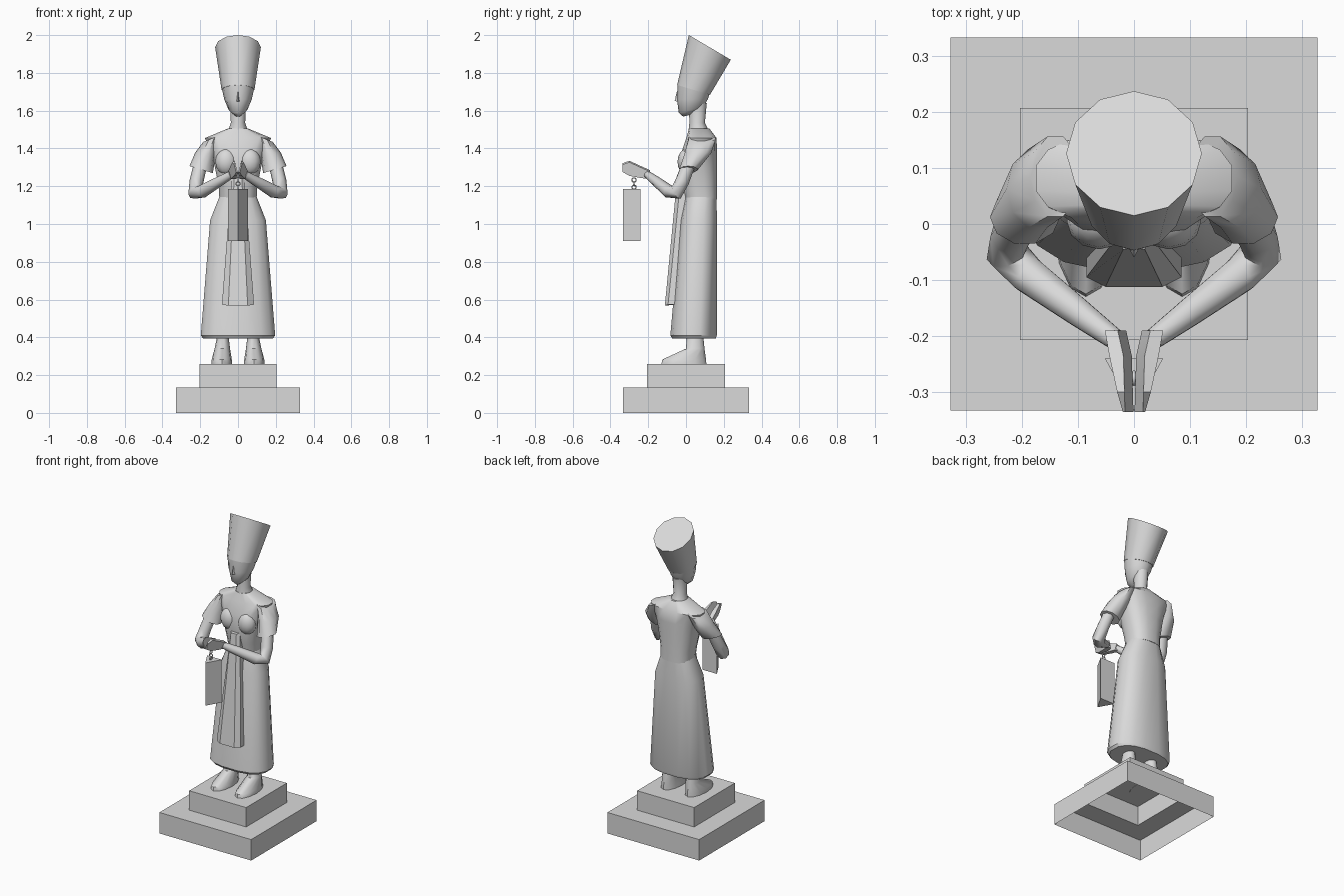
import bpy, bmesh, math
from mathutils import Vector

cube = bpy.data.objects.get("Cube")
if cube:
    bpy.data.objects.remove(cube, do_unlink=True)

stone = bpy.data.materials.new("grey_stone")
stone.use_nodes = True
stone.diffuse_color = (0.7, 0.7, 0.7, 1)
stone.node_tree.nodes["Principled BSDF"].inputs["Base Color"].default_value = stone.diffuse_color


def finish(obj, name, angle):
    obj.name = name
    obj.data.materials.append(stone)
    bpy.ops.object.select_all(action="DESELECT")
    obj.select_set(True)
    bpy.context.view_layer.objects.active = obj
    if angle:
        bpy.ops.object.shade_smooth_by_angle(angle=math.radians(angle))


def loft(name, rings, side=1, angle=35, start_cap=True):
    """Skin a list of equal point rings; side=-1 mirrors across x."""
    bm = bmesh.new()
    loops = [[bm.verts.new((x * side, y, z)) for x, y, z in r] for r in rings]
    n = len(loops[0])
    for a, b in zip(loops, loops[1:]):
        for i in range(n):
            j = (i + 1) % n
            bm.faces.new((a[i], a[j], b[j], b[i]))
    bm.faces.new(loops[-1])
    if start_cap:
        bm.faces.new(loops[0][::-1])
    bmesh.ops.recalc_face_normals(bm, faces=bm.faces)
    mesh = bpy.data.meshes.new(name)
    bm.to_mesh(mesh)
    bm.free()
    obj = bpy.data.objects.new(name, mesh)
    bpy.context.collection.objects.link(obj)
    finish(obj, name, angle)
    return obj


def ring(cx, front, back, z, rx, n=12, tilt_y=0, tilt_x=0, p=2):
    """Rounded horizontal section, optionally squared off or tilted."""
    cy, ry = (front + back) / 2, (back - front) / 2
    pts = []
    for i in range(n):
        t = math.tau * (i + 0.5) / n if p > 2 else math.tau * i / n
        c, s = math.cos(t), math.sin(t)
        dx = rx * math.copysign(abs(c) ** (2 / p), c)
        dy = ry * math.copysign(abs(s) ** (2 / p), s)
        pts.append((cx + dx, cy + dy, z + tilt_y * dy + tilt_x * dx))
    return pts


def tube(name, path, radii, ref, side, n=8):
    """Round limb following a path, with a radius at each point."""
    path = [Vector(q) for q in path]
    rings = []
    for i, q in enumerate(path):
        d = (path[min(i + 1, len(path) - 1)] - path[max(i - 1, 0)]).normalized()
        u = d.cross(Vector(ref)).normalized()
        v = d.cross(u)
        rings.append([q + radii[i] * (u * math.cos(math.tau * k / n) + v * math.sin(math.tau * k / n))
                      for k in range(n)])
    return loft(name, rings, side, 60)


def square(hx, hy, z):
    return [(-hx, -hy, z), (hx, -hy, z), (hx, hy, z), (-hx, hy, z)]


# Stepped plinth: one hollow shell, open underneath
loft("stepped_plinth", [square(0.327, 0.333, 0), square(0.327, 0.333, 0.135),
                        square(0.203, 0.207, 0.135), square(0.203, 0.207, 0.26)],
     angle=0, start_cap=False)

# Long skirt with a flat back
loft("skirt", [ring(0, -0.075, 0.16, 0.395, 0.188, 16, p=2.5),
               ring(0, -0.085, 0.165, 0.41, 0.2, 16, p=2.5),
               ring(0, -0.03, 0.165, 1.02, 0.15, 16, p=2.5),
               ring(0, -0.005, 0.163, 1.15, 0.098, 16, p=2.5)])

# Front apron panel, widening toward the hem
def apron_section(half, back, edge, front, z):
    return [(-half, back, z), (-half, edge, z), (-half * 0.6, front, z - 0.005),
            (half * 0.6, front, z - 0.005), (half, edge, z), (half, back, z)]


loft("apron", [apron_section(0.085, -0.05, -0.095, -0.112, 0.573),
               apron_section(0.032, 0.02, -0.025, -0.045, 1.27)], angle=20)

# Bodice with sloping shoulders
loft("bodice", [ring(0, -0.005, 0.166, 1.13, 0.1, 16, p=2.5),
                ring(0, -0.02, 0.166, 1.2, 0.104, 16, p=2.5),
                ring(0, -0.035, 0.166, 1.3, 0.124, 16, p=2.5),
                ring(0, -0.025, 0.166, 1.38, 0.142, 16, p=2.5),
                ring(0, 0.0, 0.163, 1.455, 0.178, 16, p=2.5),
                ring(0, 0.015, 0.125, 1.505, 0.055, 16, p=2.5)], angle=40)

# Neck and head
loft("neck", [ring(0, 0.012, 0.125, 1.485, 0.056),
              ring(0, 0.018, 0.1, 1.535, 0.038),
              ring(0, 0.015, 0.11, 1.64, 0.042)], angle=50)
loft("head", [ring(0, -0.015, 0.06, 1.578, 0.018, tilt_y=0.25),
              ring(0, -0.038, 0.095, 1.605, 0.05, tilt_y=0.25),
              ring(0, -0.048, 0.115, 1.66, 0.073),
              ring(0, -0.045, 0.125, 1.715, 0.085, tilt_y=-0.3)], angle=50)
loft("nose", [[(-0.014, -0.035, 1.645), (0, -0.06, 1.652), (0.014, -0.035, 1.645)],
              [(-0.006, -0.035, 1.7), (0, -0.049, 1.7), (0.006, -0.035, 1.7)]], angle=0)

# Tall flared crown with a slanted top
loft("crown", [ring(0, -0.047, 0.127, 1.71, 0.087, tilt_y=-0.3),
               ring(0, 0.015, 0.237, 1.935, 0.121, tilt_y=-0.59)])


def hand_section(y, low, high, inner, outer):
    """Slanted slab section, leaning outward at the top."""
    return [(inner, y, low), (inner + 0.015, y, high), (outer, y, high - 0.008),
            (outer - 0.01, y, low)]


for side, label in ((1, "left"), (-1, "right")):
    # Bust
    bpy.ops.mesh.primitive_uv_sphere_add(segments=12, ring_count=8, location=(0.062 * side, 0.005, 1.33))
    bust = bpy.context.object
    bust.scale = (0.058, 0.05, 0.07)
    finish(bust, label + "_bust", 50)

    # Short sleeve
    loft(label + "_sleeve", [ring(0.14, 0.01, 0.16, 1.452, 0.045, 10, tilt_x=-0.4),
                             ring(0.172, -0.01, 0.137, 1.375, 0.055, 10, tilt_x=0.05),
                             ring(0.195, -0.037, 0.062, 1.288, 0.062, 10, tilt_x=0.3)], side, 45)

    # Bent arm reaching to the centre front
    tube(label + "_arm", [(0.2, 0.012, 1.31), (0.22, -0.02, 1.225), (0.226, -0.052, 1.165),
                          (0.19, -0.09, 1.172), (0.1, -0.157, 1.225), (0.035, -0.205, 1.262)],
         [0.036, 0.037, 0.039, 0.035, 0.027, 0.02], (-0.6, 0.7, -0.4), side)

    # Hand, palm leaning on the other hand
    loft(label + "_hand", [hand_section(-0.19, 1.238, 1.285, 0.014, 0.052),
                           hand_section(-0.235, 1.243, 1.305, 0.004, 0.044),
                           hand_section(-0.3, 1.255, 1.335, 0.002, 0.03),
                           hand_section(-0.335, 1.275, 1.322, 0.001, 0.02)], side, 30)

    # Foot and ankle
    loft(label + "_foot", [ring(0.086, -0.13, 0.108, 0.258, 0.055),
                           ring(0.086, -0.125, 0.106, 0.283, 0.053),
                           ring(0.083, 0.0, 0.098, 0.34, 0.041),
                           ring(0.08, 0.005, 0.09, 0.42, 0.028)], side, 50)

# Hanging three-sided lantern
loft("lantern", [[(-0.052, -0.24, z), (0, -0.333, z), (0.052, -0.24, z)] for z in (0.91, 1.185)], angle=0)

# Chain links
for k, z in enumerate((1.195, 1.213, 1.233)):
    bpy.ops.mesh.primitive_torus_add(major_segments=12, minor_segments=6, major_radius=0.011,
                                     minor_radius=0.003, location=(0, -0.275, z),
                                     rotation=(math.pi / 2, 0, math.pi / 2 * (k % 2 == 0)))
    finish(bpy.context.object, "chain_link_%d" % (k + 1), 60)
